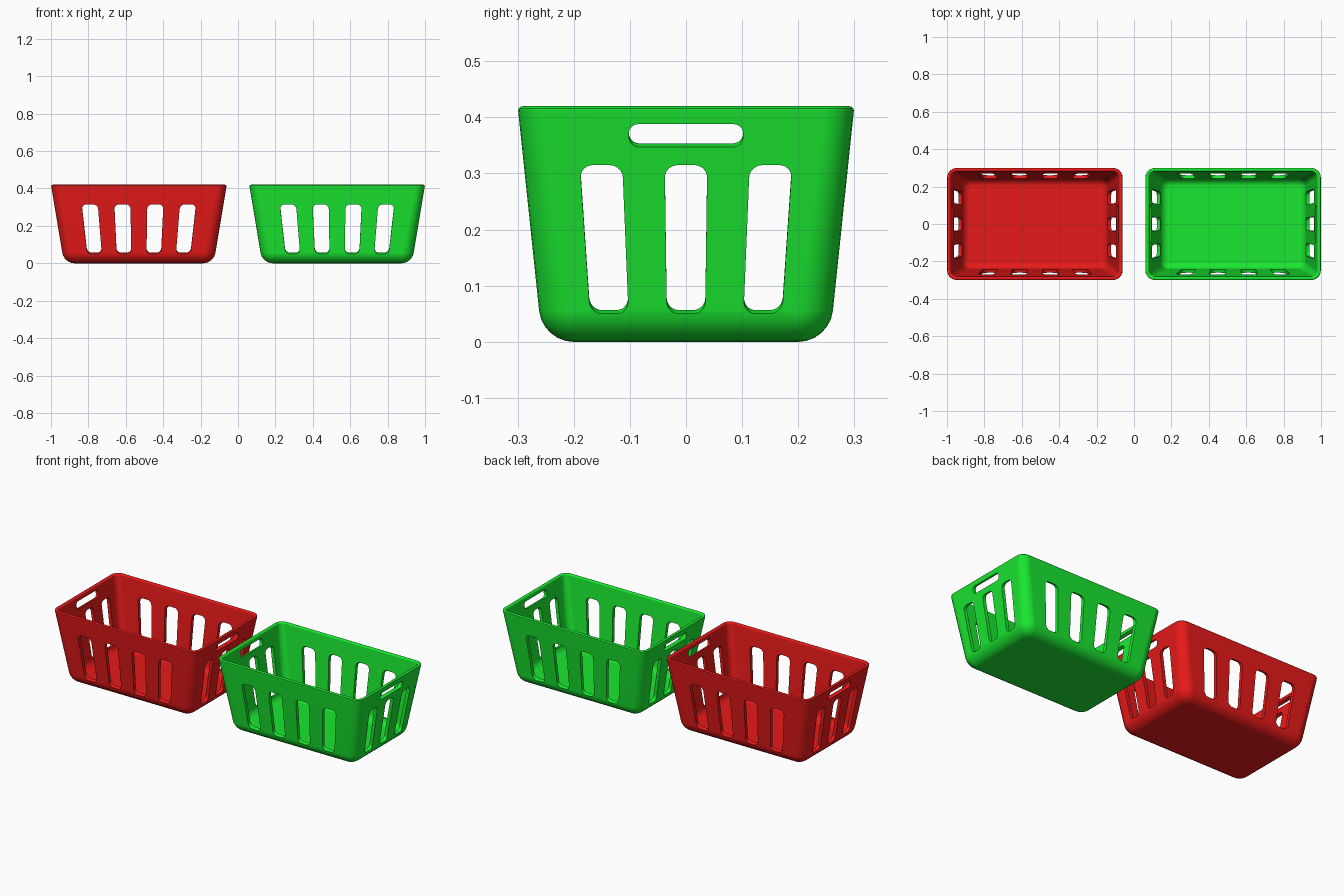
import bpy, bmesh, math

if "Cube" in bpy.data.objects:
    bpy.data.objects.remove(bpy.data.objects["Cube"])

HEIGHT, THICK, R_OUT, R_IN = 0.42, 0.02, 0.055, 0.035


def half_x(z):
    return 0.40 + z * 0.07 / HEIGHT


def half_y(z):
    return 0.256 + z * 0.044 / HEIGHT


def rounded_rect(hw, hh, r, seg=6):
    pts = []
    for k, (sx, sy) in enumerate([(1, 1), (-1, 1), (-1, -1), (1, -1)]):
        for i in range(seg + 1):
            a = math.pi / 2 * (k + i / seg)
            pts.append((sx * (hw - r) + r * math.cos(a), sy * (hh - r) + r * math.sin(a)))
    return pts


def loft(bm, rings):
    # skin consecutive rings and cap both ends
    vs = [[bm.verts.new(p) for p in ring] for ring in rings]
    n = len(vs[0])
    for a, b in zip(vs, vs[1:]):
        for i in range(n):
            j = (i + 1) % n
            bm.faces.new((a[i], a[j], b[j], b[i]))
    bm.faces.new(vs[0][::-1])
    bm.faces.new(vs[-1])


def finish(bm, name):
    bmesh.ops.recalc_face_normals(bm, faces=bm.faces)
    me = bpy.data.meshes.new(name)
    bm.to_mesh(me)
    bm.free()
    ob = bpy.data.objects.new(name, me)
    bpy.context.collection.objects.link(ob)
    return ob


def make_shell(name):
    # profile of (inset, z): outside from base to rim, then inside down to floor
    arc = [math.pi / 2 * i / 6 for i in range(7)]
    prof = [(R_OUT * (1 - math.sin(t)), R_OUT * (1 - math.cos(t))) for t in arc]
    rim = THICK / 2
    for i in range(7):
        t = math.pi * i / 6
        prof.append((rim - rim * math.cos(t), HEIGHT - 0.008 + 0.008 * math.sin(t)))
    prof += [(THICK + R_IN * (1 - math.sin(t)), THICK + R_IN * (1 - math.cos(t)))
             for t in reversed(arc)]
    rings = []
    for d, z in prof:
        r = max(0.062 - 0.03 * z - d, 0.004)
        rings.append([(x, y, z) for x, y in rounded_rect(half_x(z) - d, half_y(z) - d, r)])
    bm = bmesh.new()
    loft(bm, rings)
    return finish(bm, name)


def add_slot(bm, axis, side, centre, hw, z0, z1, r):
    # slot cutter following the taper and lean of its wall
    along, out = (half_x, half_y) if axis == 'y' else (half_y, half_x)
    zc = (z0 + z1) / 2
    rings = []
    for w in (0.03, -0.05):
        ring = []
        for u, v in rounded_rect(hw, (z1 - z0) / 2, r):
            z = zc + v
            s = (centre + u) * along(z) / along(zc)
            o = side * (out(z) + w)
            zz = z - 0.35 * w
            ring.append((s, o, zz) if axis == 'y' else (o, s, zz))
        rings.append(ring)
    loft(bm, rings)


def make_cutter():
    bm = bmesh.new()
    for side in (-1, 1):
        for c in (-0.25, -0.084, 0.084, 0.25):
            add_slot(bm, 'y', side, c, 0.041, 0.05, 0.315, 0.025)
        for c in (-0.144, 0, 0.144):
            add_slot(bm, 'x', side, c, 0.036, 0.05, 0.315, 0.022)
        # hand hold
        add_slot(bm, 'x', side, 0, 0.102, 0.347, 0.388, 0.018)
    ob = finish(bm, "slot_cutter")
    ob.hide_render = True
    return ob


def make_basket(name, x, colour):
    ob = make_shell(name)
    mat = bpy.data.materials.new(name + "_plastic")
    mat.diffuse_color = colour
    mat.use_nodes = True
    mat.node_tree.nodes["Principled BSDF"].inputs["Base Color"].default_value = mat.diffuse_color
    ob.data.materials.append(mat)
    cutter = make_cutter()
    mod = ob.modifiers.new("slots", 'BOOLEAN')
    mod.operation, mod.solver, mod.object = 'DIFFERENCE', 'EXACT', cutter
    bpy.ops.object.select_all(action='DESELECT')
    bpy.context.view_layer.objects.active = ob
    ob.select_set(True)
    bpy.ops.object.modifier_apply(modifier=mod.name)
    bpy.data.objects.remove(cutter)
    bpy.ops.object.shade_smooth_by_angle(angle=math.radians(35))
    wn = ob.modifiers.new("weighted_normals", 'WEIGHTED_NORMAL')
    wn.keep_sharp = True
    ob.location.x = x


make_basket("red_basket", -0.53, (0.8, 0.01, 0.01, 1))
make_basket("green_basket", 0.53, (0.01, 0.8, 0.03, 1))
